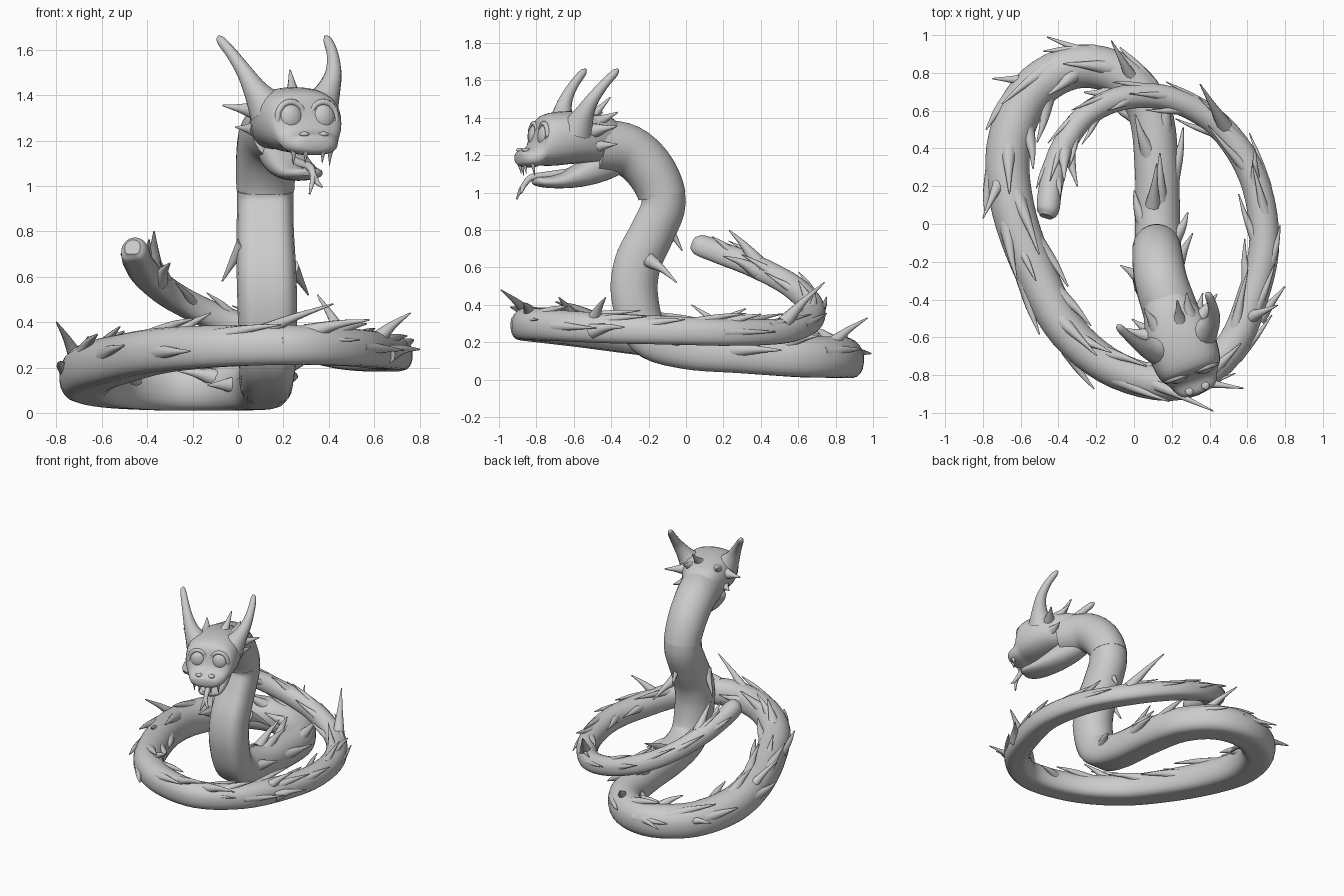
import bpy, bmesh, math, random
from mathutils import Vector, Matrix

random.seed(4)
if "Cube" in bpy.data.objects:
    bpy.data.objects.remove(bpy.data.objects["Cube"])

grey = bpy.data.materials.new("plain grey")
grey.use_nodes = True
grey.diffuse_color = (0.6, 0.6, 0.6, 1)
grey.node_tree.nodes["Principled BSDF"].inputs["Base Color"].default_value = (0.6, 0.6, 0.6, 1)

# Head frame: faces -y locally, turned towards the model's left
HEAD = Matrix.Translation((0.2, -0.5, 0)) @ Matrix.Rotation(math.radians(20), 4, "Z")


def finish(name, bm, matrix=None, subdiv=0, angle=60):
    """Turn a bmesh into a smooth shaded object."""
    if matrix:
        bm.transform(matrix)
    mesh = bpy.data.meshes.new(name)
    bm.to_mesh(mesh)
    bm.free()
    mesh.materials.append(grey)
    obj = bpy.data.objects.new(name, mesh)
    bpy.context.collection.objects.link(obj)
    if subdiv:
        mod = obj.modifiers.new("smooth", "SUBSURF")
        mod.levels = mod.render_levels = subdiv
    bpy.ops.object.select_all(action="DESELECT")
    obj.select_set(True)
    bpy.context.view_layer.objects.active = obj
    bpy.ops.object.shade_smooth_by_angle(angle=math.radians(angle))


def skin(bm, rings):
    """Bridge rings that run counterclockwise about the path, cap both ends."""
    loops = [[bm.verts.new(p) for p in ring] for ring in rings]
    n = len(loops[0])
    for a, b in zip(loops, loops[1:]):
        for i in range(n):
            bm.faces.new((a[i], a[(i + 1) % n], b[(i + 1) % n], b[i]))
    bm.faces.new(loops[0][::-1])
    bm.faces.new(loops[-1])


def spline(points, steps):
    """Catmull-Rom samples of points of any dimension."""
    pts = [Vector(p) for p in points]
    pts = [2 * pts[0] - pts[1]] + pts + [2 * pts[-1] - pts[-2]]
    out = []
    for a, b, c, d in zip(pts, pts[1:], pts[2:], pts[3:]):
        for k in range(steps):
            t = k / steps
            out.append(0.5 * (2 * b + (c - a) * t + (2 * a - 5 * b + 4 * c - d) * t * t
                              + (3 * b - a - 3 * c + d) * t ** 3))
    return out + [pts[-2]]


def tangent(path, i):
    return (path[min(i + 1, len(path) - 1)] - path[max(i - 1, 0)]).to_3d().normalized()


def tube(bm, points, steps=5, sides=10):
    """Round tube through (x, y, z, radius) points."""
    path = spline(points, steps)
    rings = []
    for i, p in enumerate(path):
        t = tangent(path, i)
        u = t.orthogonal().normalized() if i == 0 else (u - t * u.dot(t)).normalized()
        v = t.cross(u)
        rings.append([p.to_3d() + p[3] * (u * math.cos(a) + v * math.sin(a))
                      for a in (k * math.tau / sides for k in range(sides))])
    skin(bm, rings)


def spike(bm, base, tip, r, lift=(0, 0, 0)):
    """Curved thorn with a broad foot, bowed in the lift direction."""
    base, tip, lift = Vector(base), Vector(tip), Vector(lift)
    tube(bm, [(*base, r), (*(base.lerp(tip, 0.5) + lift), r * 0.45), (*tip, r * 0.08)], 4, 10)


# Body: centre line and radius, from the head to the tail tip
PATH = [
    (.2, -.48, 1.25, .145), (.145, -.31, 1.225, .137), (.125, -.185, 1.11, .132), (.12, -.125, .95, .125),
    (.12, -.185, .79, .127), (.125, -.265, .62, .132), (.13, -.28, .44, .132), (.13, -.21, .24, .125),
    (.125, 0, .165, .12), (.12, .3, .14, .117), (.08, .6, .12, .117), (-.08, .79, .115, .116),
    (-.32, .83, .115, .116), (-.55, .69, .13, .118), (-.665, .4, .16, .118), (-.64, .08, .2, .115),
    (-.52, -.26, .235, .11), (-.35, -.57, .27, .103), (-.08, -.78, .29, .097), (.25, -.84, .295, .092),
    (.5, -.67, .285, .087), (.63, -.38, .27, .084), (.69, -.08, .26, .08), (.63, .25, .25, .076),
    (.45, .52, .26, .07), (.2, .66, .32, .067), (-.05, .67, .4, .065), (-.26, .57, .5, .063),
    (-.39, .38, .6, .063), (-.44, .2, .67, .063), (-.455, .08, .715, .06), (-.465, .04, .73, .035)]
STEPS, SIDES, NECK_END = 5, 24, 7
path = spline(PATH, STEPS)
frames = []
for i, p in enumerate(path):
    t = tangent(path, i)
    side = t.cross(Vector((0, 0, 1))) if i > NECK_END * STEPS else Vector((1, 0, 0))
    side = (side - t * side.dot(t)).normalized()
    frames.append((p.to_3d(), p[3], t, side, side.cross(t)))


def body_part(name, start, end, square, belly, grow=1.0):
    """Sweep a section that is round above, squarer and flat below."""
    bm = bmesh.new()
    rings = []
    for c, r, t, s, u in frames[start:end]:
        ring = []
        for k in range(SIDES):
            a = -(k + 0.5) * math.tau / SIDES
            x, v = math.cos(a), math.sin(a)
            if v < 0:
                x = math.copysign(abs(x) ** square, x)
                v = max(-abs(v) ** square, belly)
            ring.append(c + r * grow * (s * x + u * v))
        rings.append(ring)
    skin(bm, rings)
    finish(name, bm, angle=32)


body_part("upper_neck", 0, 3 * STEPS, 1, -1, 1.02)
body_part("body", 3 * STEPS - 1, len(frames), 0.75, -0.9)

# Thorns lying back along the body, cycling over its top and sides
bm = bmesh.new()
turns = (25, 150, 85, 5, 120, 50, 170)
for n, i in enumerate(range(7 * STEPS + 3, len(frames) - 10, 2)):
    a = math.radians(turns[n % len(turns)] + random.uniform(-12, 12))
    c, r, t, s, u = frames[i]
    out = s * math.cos(a) + u * math.sin(a)
    c2, r2, t2, s2, u2 = frames[i + random.choice((3, 4, 4, 5))]
    out2 = s2 * math.cos(a) + u2 * math.sin(a)
    spike(bm, c + out * r * 0.62, c2 + out2 * r2 * random.uniform(1.2, 1.5),
          r * 0.42, (out + out2) * r * 0.06)
# Larger single thorns
for base, tip in [
        ((.05, -.82, .33), (.42, -.99, .48)), ((-.7, .25, .22), (-.8, .03, .4)),
        ((-.18, .88, .13), (-.46, .99, .14)), ((0, .75, .17), (-.12, .97, .33)),
        ((-.55, .76, .14), (-.75, .77, .18)), ((.3, -.83, .35), (.58, -.87, .41)),
        ((.6, -.5, .31), (.76, -.43, .44)), ((.66, -.5, .26), (.8, -.33, .28)),
        ((.64, .18, .28), (.64, .4, .35)), ((.48, .52, .3), (.35, .74, .52)),
        ((.13, -.11, .82), (.13, -.02, .69)), ((.03, -.28, .74), (-.07, -.22, .58)),
        ((.23, -.2, .64), (.31, -.05, .52)), ((.1, .1, .25), (.12, .32, .38)),
        ((-.3, -.6, .32), (-.12, -.68, .44)), ((-.62, -.08, .26), (-.52, -.3, .38)),
        ((-.37, .38, .63), (-.37, .23, .8)), ((-.35, .38, .58), (-.3, .2, .66))]:
    spike(bm, base, tip, 0.042, (0, 0, 0.01))
finish("body_thorns", bm)


# Head: lofted skull and lower jaw, sections are (y, half width, z, half height)
def loft(name, sections, power):
    bm = bmesh.new()
    rings = []
    for y, w, z, h in sections:
        ring = []
        for k in range(16):
            a = k * math.tau / 16
            x, v = math.cos(a), math.sin(a)
            ring.append((w * math.copysign(abs(x) ** power, x), y,
                         z + h * math.copysign(abs(v) ** power, v)))
        rings.append(ring)
    skin(bm, rings)
    finish(name, bm, HEAD, 1)


loft("skull", [(.16, .1, 1.28, .11), (.06, .14, 1.28, .135), (-.07, .185, 1.3, .14),
               (-.2, .19, 1.29, .15), (-.285, .175, 1.28, .14), (-.31, .16, 1.265, .12),
               (-.325, .14, 1.2, .065), (-.37, .125, 1.185, .052), (-.41, .1, 1.185, .045),
               (-.425, .06, 1.185, .025)], 0.8)
loft("lower_jaw", [(.2, .07, 1.2, .09), (.08, .09, 1.155, .095), (-.06, .1, 1.1, .075),
                   (-.2, .095, 1.055, .035), (-.3, .085, 1.055, .028), (-.34, .05, 1.065, .02)], 0.85)


def ball(bm, centre, size):
    m = Matrix.Translation(centre) @ Matrix.Diagonal((*size, 1))
    bmesh.ops.create_uvsphere(bm, u_segments=20, v_segments=12, radius=1, matrix=m)


for sx, label in ((1, "left"), (-1, "right")):
    # Eye with a raised lid ring
    bm = bmesh.new()
    ball(bm, (sx * .076, -.298, 1.3), (.056, .038, .062))
    finish(label + "_eye", bm, HEAD)
    bm = bmesh.new()
    lid = [(math.cos(k * math.tau / 12), math.sin(k * math.tau / 12)) for k in range(13)]
    tube(bm, [(sx * .076 + .062 * x, -.304, 1.3 + .07 * v, .014) for x, v in lid], 2, 8)
    finish(label + "_eyelid", bm, HEAD)
    # Long horn sweeping up and back from a broad foot
    bm = bmesh.new()
    tube(bm, [(sx * .12, -.13, 1.34, .09), (sx * .17, -.11, 1.42, .055), (sx * .208, -.075, 1.5, .036),
              (sx * .235 - .01, -.015, 1.58, .026), (sx * .25 - .025, .045, 1.64, .02),
              (sx * .25 - .03, .065, 1.66, .006)], 4, 12)
    finish(label + "_horn", bm, HEAD)
    # Cheek and crown spikes
    bm = bmesh.new()
    for base, tip, r in [((.14, -.05, 1.33), (.27, .04, 1.355), .045),
                         ((.14, -.02, 1.25), (.2, .07, 1.26), .035),
                         ((.09, -.02, 1.37), (.12, .1, 1.43), .045)]:
        spike(bm, (sx * base[0], *base[1:]), (sx * tip[0], *tip[1:]), r)
    finish(label + "_head_spikes", bm, HEAD)
    # Fangs and nostril bump
    bm = bmesh.new()
    for x, y, drop in ((.04, -.4, .04), (.085, -.37, .05)):
        spike(bm, (sx * x, y, 1.155), (sx * x, y + .01, 1.14 - drop), .014)
    finish(label + "_fangs", bm, HEAD)
    bm = bmesh.new()
    ball(bm, (sx * .045, -.395, 1.228), (.022, .022, .012))
    finish(label + "_nostril", bm, HEAD)

# Centre crest spike
bm = bmesh.new()
spike(bm, (.03, -.04, 1.38), (.06, .08, 1.51), .05, (0, -.01, -.01))
finish("crest_spike", bm, HEAD)

# Forked tongue hanging over the jaw
bm = bmesh.new()
tube(bm, [(0, -.1, 1.11, .025), (0, -.27, 1.09, .022), (0, -.35, 1.08, .018), (0, -.39, 1.04, .014)])
for sx in (1, -1):
    tube(bm, [(0, -.385, 1.05, .013), (sx * .012, -.405, 1.015, .011), (sx * .03, -.42, .98 + sx * .015, .004)])
finish("tongue", bm, HEAD)
